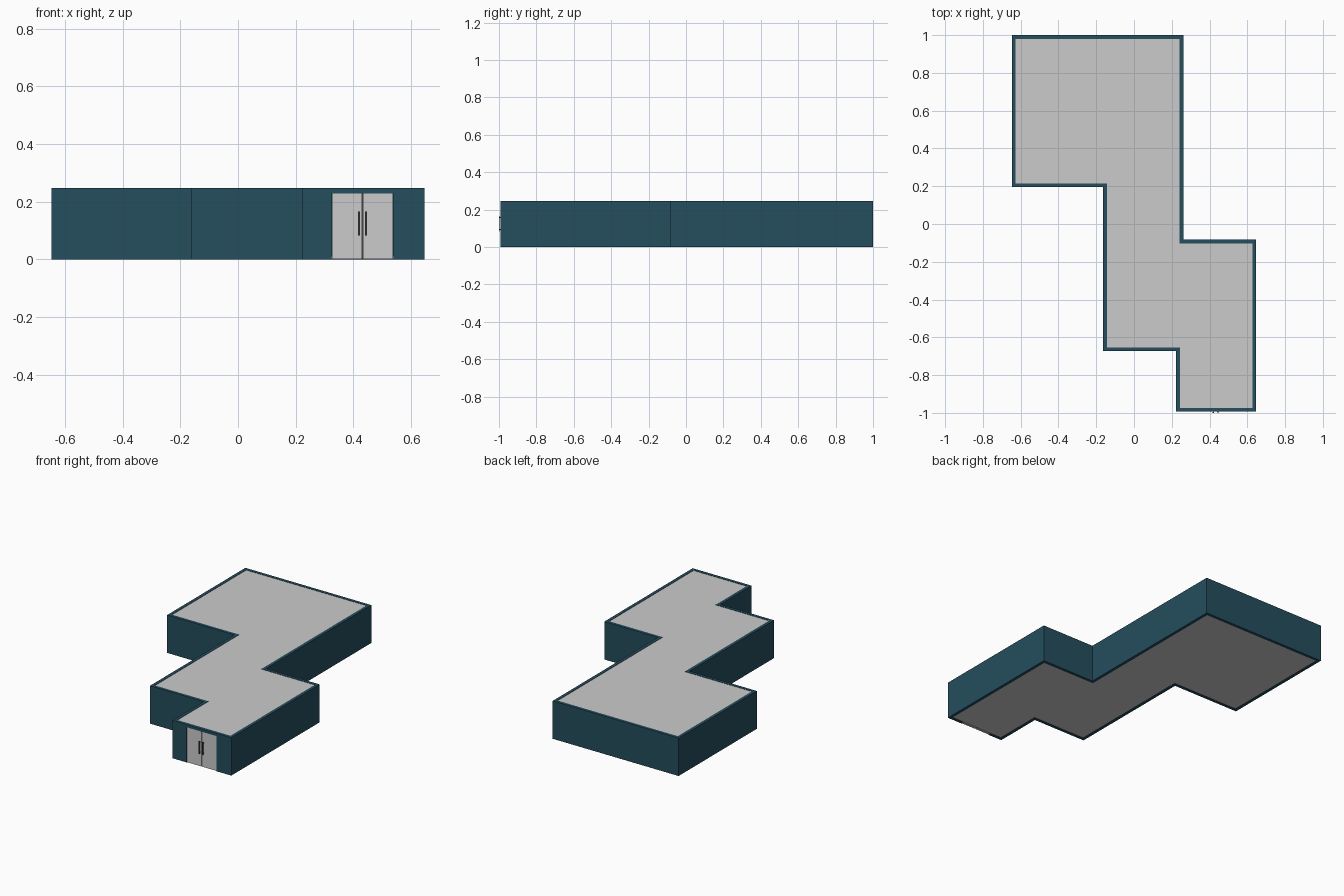
import bpy, bmesh
from mathutils import Vector

if "Cube" in bpy.data.objects:
    bpy.data.objects.remove(bpy.data.objects["Cube"])

H, T = 0.247, 0.02          # wall height and thickness
FRONT = -0.993              # y of the front wall face
DOOR_X, DOOR_W, DOOR_H = 0.432, 0.214, 0.229

# Outer footprint, counter-clockwise
OUTLINE = [(-0.647, 1.0), (-0.647, 0.195), (-0.163, 0.195), (-0.163, -0.673),
           (0.223, -0.673), (0.223, FRONT), (0.647, FRONT), (0.647, -0.083),
           (0.261, -0.083), (0.261, 1.0)]


def material(name, color):
    m = bpy.data.materials.new(name)
    m.diffuse_color = (*color, 1)
    m.use_nodes = True
    m.node_tree.nodes["Principled BSDF"].inputs["Base Color"].default_value = m.diffuse_color
    return m


TEAL = material("dark_teal", (0.018, 0.075, 0.11))
DARK = material("dark_grey", (0.06, 0.06, 0.06))


def finish(name, bm, mat=None):
    bmesh.ops.recalc_face_normals(bm, faces=bm.faces)
    me = bpy.data.meshes.new(name)
    bm.to_mesh(me)
    bm.free()
    ob = bpy.data.objects.new(name, me)
    bpy.context.collection.objects.link(ob)
    if mat:
        me.materials.append(mat)
    return ob


def add_box(bm, x0, x1, y0, y1, z0, z1):
    for v in bmesh.ops.create_cube(bm, size=1)["verts"]:
        v.co = Vector((x1 if v.co.x > 0 else x0,
                       y1 if v.co.y > 0 else y0,
                       z1 if v.co.z > 0 else z0))


def box(name, *bounds, mat=None):
    bm = bmesh.new()
    add_box(bm, *bounds)
    return finish(name, bm, mat)


def inset(points, d):
    out = []
    for i, p in enumerate(points):
        a, b, c = Vector(points[i - 1]), Vector(p), Vector(points[(i + 1) % len(points)])
        u, v = (b - a).normalized(), (c - b).normalized()
        out.append(b + d * (Vector((-u.y, u.x)) + Vector((-v.y, v.x))))
    return out


def slab(name, points, z0, z1):
    bm = bmesh.new()
    f = bm.faces.new([bm.verts.new((x, y, z0)) for x, y in points])
    ext = bmesh.ops.extrude_face_region(bm, geom=[f], use_keep_orig=True)["geom"]
    for v in ext:
        if isinstance(v, bmesh.types.BMVert):
            v.co.z = z1
    return finish(name, bm)


# Perimeter walls
inner = inset(OUTLINE, T)
bm = bmesh.new()
rings = [[bm.verts.new((x, y, z)) for x, y in pts]
         for pts, z in ((OUTLINE, 0), (OUTLINE, H), (inner, H), (inner, 0))]
n = len(OUTLINE)
for k in range(4):
    a, b = rings[k], rings[(k + 1) % 4]
    for i in range(n):
        j = (i + 1) % n
        bm.faces.new((a[i], a[j], b[j], b[i]))
walls = finish("walls", bm, TEAL)

# Door opening
cutter = box("door_cutter", DOOR_X - DOOR_W / 2, DOOR_X + DOOR_W / 2,
             FRONT - 0.05, FRONT + T + 0.01, -0.05, DOOR_H)
cutter.hide_render = True
cutter.hide_set(True)
cut = walls.modifiers.new("door_opening", "BOOLEAN")
cut.operation = "DIFFERENCE"
cut.solver = "EXACT"
cut.object = cutter

# Roof and floor fill the space between the walls
slab("floor", inner, 0.002, 0.012)
slab("roof", inner, H - 0.012, H - 0.002)

# Double door with pull handles
for side, s in (("left", -1), ("right", 1)):
    xs = sorted((DOOR_X + s * 0.002, DOOR_X + s * (DOOR_W / 2 - 0.001)))
    box(side + "_door", *xs, FRONT + 0.002, FRONT + T - 0.002, 0.001, DOOR_H - 0.001)
    hx = DOOR_X + s * 0.0125
    bm = bmesh.new()
    add_box(bm, hx - 0.0035, hx + 0.0035, -1.0, -0.996, 0.083, 0.167)
    for z in (0.093, 0.157):
        add_box(bm, hx - 0.0025, hx + 0.0025, -0.997, FRONT + 0.004, z - 0.003, z + 0.003)
    finish(side + "_handle", bm, DARK)

# Dark strip behind the gap between the doors
box("door_seal", DOOR_X - 0.006, DOOR_X + 0.006, FRONT + T - 0.003, FRONT + T,
    0.001, DOOR_H - 0.001, mat=DARK)
